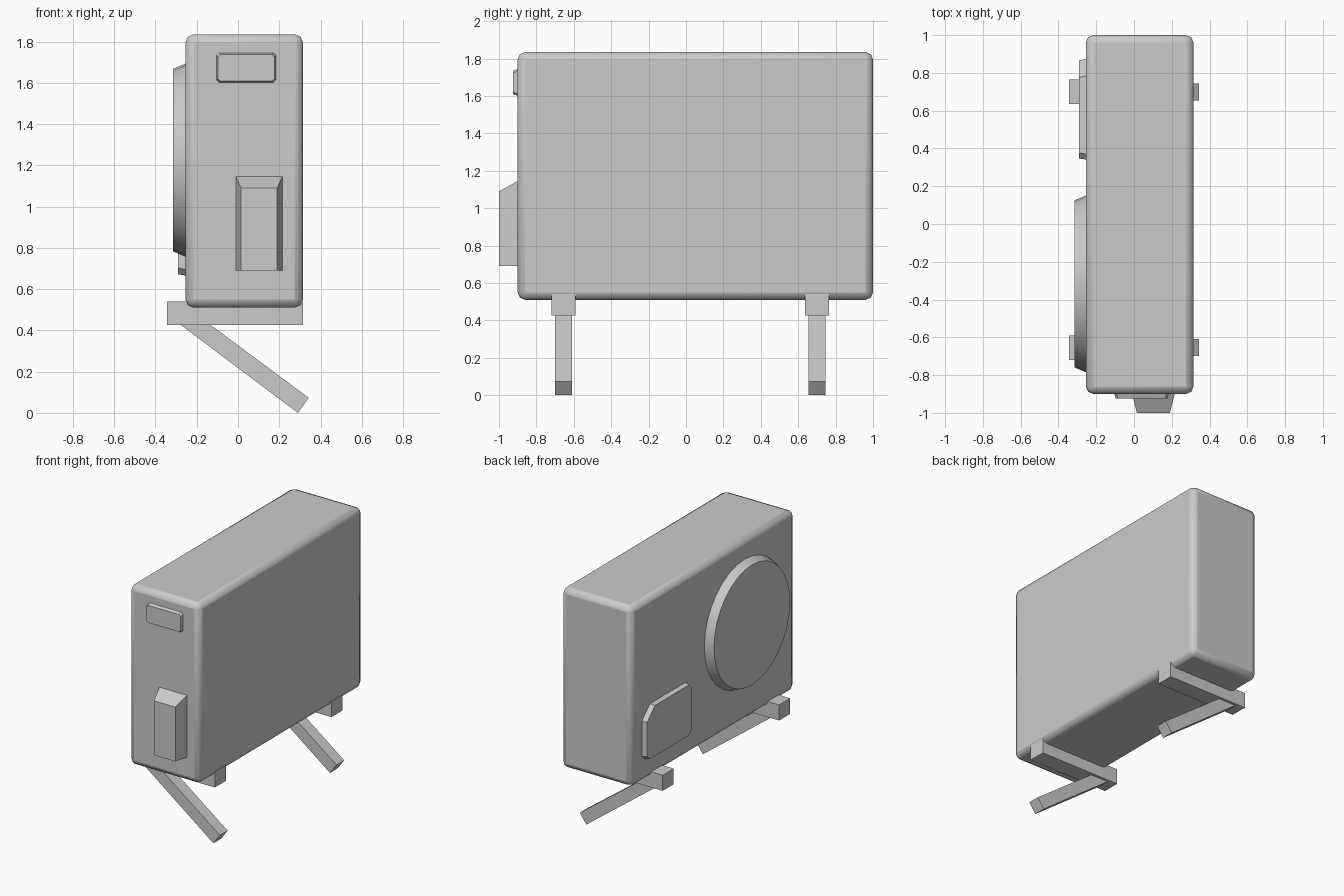
import bpy, bmesh, math
from mathutils import Matrix, Vector

cube = bpy.data.objects.get("Cube")
if cube:
    bpy.data.objects.remove(cube, do_unlink=True)

GREY = (0.6, 0.6, 0.6, 1.0)
grey = bpy.data.materials.new("casing_grey")
grey.use_nodes = True
grey.diffuse_color = GREY
grey.node_tree.nodes["Principled BSDF"].inputs["Base Color"].default_value = GREY


def add_object(name, bm):
    bmesh.ops.recalc_face_normals(bm, faces=bm.faces)
    mesh = bpy.data.meshes.new(name)
    bm.to_mesh(mesh)
    bm.free()
    mesh.materials.append(grey)
    obj = bpy.data.objects.new(name, mesh)
    bpy.context.collection.objects.link(obj)
    return obj


def smooth(obj, angle=35):
    bpy.ops.object.select_all(action='DESELECT')
    bpy.context.view_layer.objects.active = obj
    obj.select_set(True)
    bpy.ops.object.shade_smooth_by_angle(angle=math.radians(angle))


def box(name, lo, hi):
    bm = bmesh.new()
    lo, hi = Vector(lo), Vector(hi)
    size = Matrix.Diagonal((*(hi - lo), 1))
    bmesh.ops.create_cube(bm, size=1, matrix=Matrix.Translation((lo + hi) / 2) @ size)
    return add_object(name, bm)


def loft(name, base, top):
    """Solid between two matching outlines."""
    bm = bmesh.new()
    a = [bm.verts.new(p) for p in base]
    b = [bm.verts.new(p) for p in top]
    bm.faces.new(a)
    bm.faces.new(b)
    for i in range(len(a)):
        j = (i + 1) % len(a)
        bm.faces.new((a[i], a[j], b[j], b[i]))
    return add_object(name, bm)


def cut_rect(u0, u1, v0, v1, cuts):
    """Rectangle with chamfered corners; cuts run from low-low anticlockwise."""
    c = cuts
    return [(u0, v0 + c[0]), (u0 + c[0], v0), (u1 - c[1], v0), (u1, v0 + c[1]),
            (u1, v1 - c[2]), (u1 - c[2], v1), (u0 + c[3], v1), (u0, v1 - c[3])]


# Main casing with softened edges
casing = box("casing", (-0.255, -0.9, 0.51), (0.315, 1.0, 1.835))
bevel = casing.modifiers.new("soft_edges", 'BEVEL')
bevel.width = 0.04
bevel.segments = 2
smooth(casing, 50)

# Tapered round fan cover
bm = bmesh.new()
place = Matrix.Translation((-0.28, -0.317, 1.225)) @ Matrix.Rotation(-math.pi / 2, 4, 'Y')
bmesh.ops.create_cone(bm, cap_ends=True, segments=32, radius1=0.472, radius2=0.442,
                      depth=0.07, matrix=place)
smooth(add_object("fan_cover", bm))

# Service panel beside the fan
corners = (0.03, 0.03, 0.09, 0.03)
loft("service_panel",
     [(-0.25, y, z) for y, z in cut_rect(0.34, 0.875, 0.665, 1.05, corners)],
     [(-0.29, y, z) for y, z in cut_rect(0.347, 0.865, 0.672, 1.043, corners)])

# Shallow handle plate on the front
corners = (0.012,) * 4
loft("handle_plate",
     [(x, -0.895, z) for x, z in cut_rect(-0.105, 0.185, 1.6, 1.747, corners)],
     [(x, -0.924, z) for x, z in cut_rect(-0.097, 0.177, 1.608, 1.736, corners)])

# Valve cover with sloping sides and top
square = (0, 0), (1, 0), (1, 1), (0, 1)
loft("valve_cover",
     [(-0.01 + 0.225 * u, -0.9, 0.69 + 0.455 * v) for u, v in square],
     [(0.015 + 0.175 * u, -1.0, 0.69 + 0.4 * v) for u, v in square])

# Wall brackets: a rail and a slanted strut at each end
strut = (-0.28, 0.428), (0.29, 0.0), (0.343, 0.073), (-0.135, 0.428)
for side, y in (("front", -0.655), ("back", 0.7)):
    box(side + "_rail", (-0.345, y - 0.064, 0.425), (0.315, y + 0.064, 0.54))
    loft(side + "_strut", *[[(x, y + d, z) for x, z in strut] for d in (-0.045, 0.045)])
